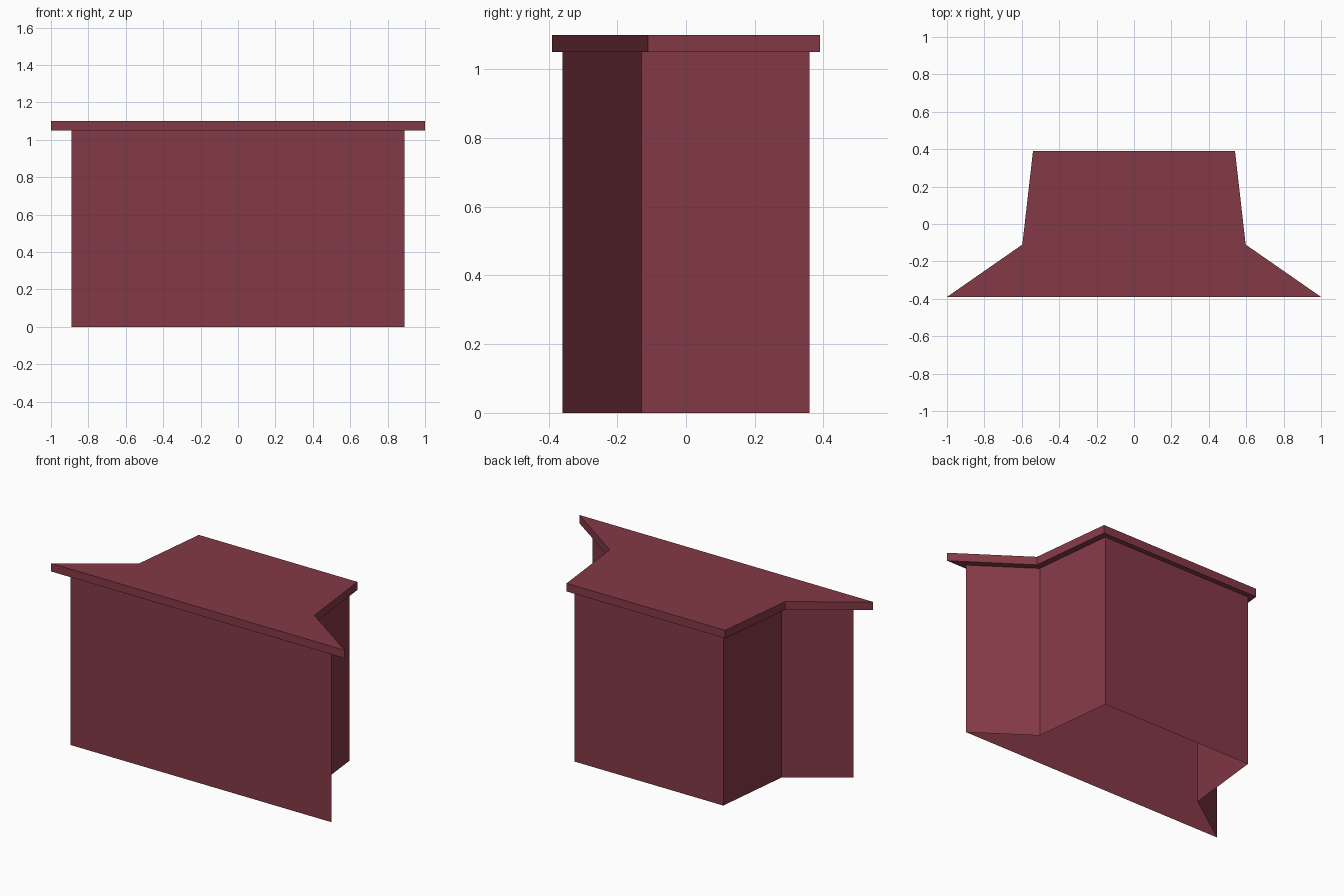
import bpy
import bmesh

if "Cube" in bpy.data.objects:
    bpy.data.objects.remove(bpy.data.objects["Cube"])

# Single dark red colour
red = bpy.data.materials.new("dark red")
red.diffuse_color = (0.231, 0.042, 0.061, 1.0)
red.use_nodes = True
red.node_tree.nodes["Principled BSDF"].inputs["Base Color"].default_value = red.diffuse_color


def prism(name, half_profile, z0, z1, bottom=True, top=True):
    """Extrude a profile mirrored across x = 0, with optional end caps."""
    outline = half_profile + [(-x, y) for x, y in reversed(half_profile)]
    bm = bmesh.new()
    low = [bm.verts.new((x, y, z0)) for x, y in outline]
    high = [bm.verts.new((x, y, z1)) for x, y in outline]
    n = len(outline)
    for i in range(n):
        j = (i + 1) % n
        bm.faces.new((low[i], low[j], high[j], high[i]))
    if bottom:
        bm.faces.new(list(reversed(low)))
    if top:
        bm.faces.new(high)
    mesh = bpy.data.meshes.new(name)
    bm.to_mesh(mesh)
    bm.free()
    mesh.materials.append(red)
    obj = bpy.data.objects.new(name, mesh)
    bpy.context.collection.objects.link(obj)
    return obj


# Right half of each outline, counter-clockwise from the front tip
# Counter walls: thin shell, open underneath, closed above by the top slab
prism("counter_walls", [(0.89, -0.36), (0.56, -0.13), (0.506, 0.36)],
      0.0, 1.05, bottom=False, top=False)

# Overhanging top slab
prism("counter_top", [(1.0, -0.39), (0.597, -0.11), (0.54, 0.39)], 1.05, 1.10)
